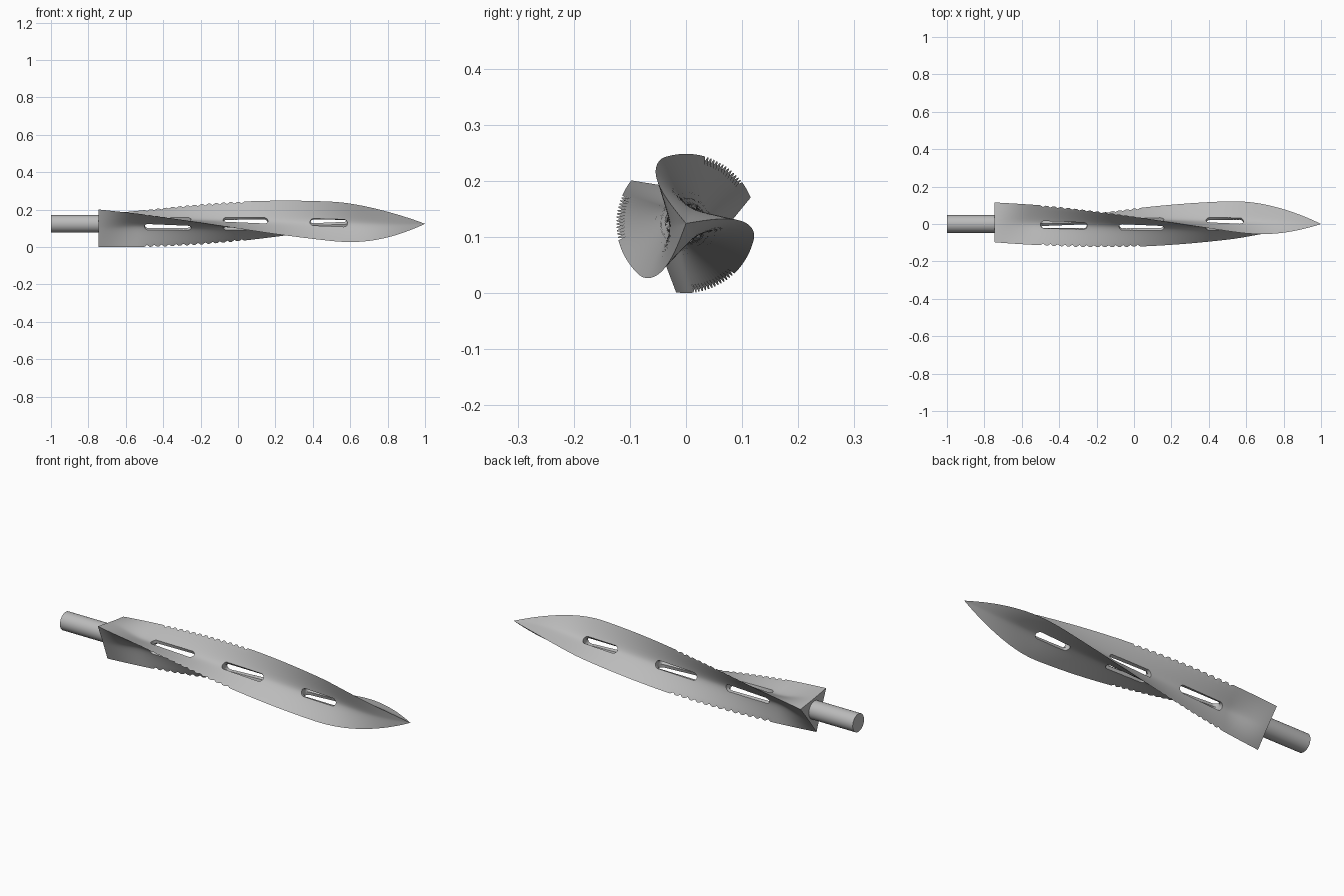
import bpy, bmesh, math
from mathutils import Vector

if "Cube" in bpy.data.objects:
    bpy.data.objects.remove(bpy.data.objects["Cube"])

CZ, R = 0.124, 0.124          # axis height, blade radius
X0, X1 = -0.745, 1.0          # blade start and point
TEETH0, TEETH1, TEETH_N = -0.5, 0.045, 14

steel = bpy.data.materials.new("steel grey")
steel.diffuse_color = (0.5, 0.5, 0.5, 1)
steel.use_nodes = True
steel.node_tree.nodes["Principled BSDF"].inputs["Base Color"].default_value = steel.diffuse_color


def smooth(a, b, x):
    t = min(1, max(0, (x - a) / (b - a)))
    return t * t * (3 - 2 * t)


def angle(x):
    return math.radians(22 + 72 * (x - X0) - 4 * smooth(-0.8, -0.4, x)
                        - 14 * max(0, (x - 0.6) / 0.4) ** 2)


def radius(x):
    return R * (1 - (max(0, x - 0.5) / 0.5) ** 2)


def twisted(x, u, v, turn):
    """Point at radial u and sideways v, in the twisting frame of the blade."""
    a = angle(x) + turn
    c, s = math.cos(a), math.sin(a)
    return Vector((x, u * c - v * s, CZ + u * s + v * c))


def make_object(name, bm):
    bmesh.ops.recalc_face_normals(bm, faces=bm.faces)
    me = bpy.data.meshes.new(name)
    bm.to_mesh(me)
    bm.free()
    ob = bpy.data.objects.new(name, me)
    bpy.context.collection.objects.link(ob)
    me.materials.append(steel)
    return ob


def shade(ob):
    bpy.ops.object.select_all(action='DESELECT')
    ob.select_set(True)
    bpy.context.view_layer.objects.active = ob
    bpy.ops.object.shade_smooth_by_angle(angle=math.radians(30))


# Stations along the blade, with a notch depth for the saw teeth
pitch = (TEETH1 - TEETH0) / TEETH_N
stations = [(X0 + (TEETH0 - X0) * i / 20, 0) for i in range(20)]
for i in range(TEETH_N):
    x = TEETH0 + i * pitch
    stations += [(x, 0), (x + 0.35 * pitch, 0.085), (x + 0.7 * pitch, 0)]
stations += [(TEETH1 + (X1 - TEETH1) * i / 60, 0) for i in range(61)]

# Blade: three-edged section with a tight groove in each side, lofted along the twist
N = 18
G, S = 0.07, 0.42             # groove roundness and flank slope
bm = bmesh.new()
rings = []
for x, notch in stations:
    r = radius(x)
    valley = 0.2 + 0.29 * (1 - smooth(-0.76, -0.53, x)) + 0.24 * smooth(0.55, 0.95, x)
    ring = []
    for side in range(3):
        for j in range(N):
            w = -1 + 2 * j / N
            t = math.sqrt(0.75) * math.copysign(abs(w) ** 1.2, w)
            d = valley + (math.hypot(G, S * t) - G) * (0.5 - valley) / 0.3
            f = 1 - notch if j == 0 else 1
            if j == 0:
                d = 0.5
            ring.append(bm.verts.new(twisted(x, d * r * f, t * r * f,
                                             math.radians(60 + 120 * side))))
    rings.append(ring)
M = 3 * N
for a, b in zip(rings, rings[1:]):
    for i in range(M):
        bm.faces.new((a[i], a[(i + 1) % M], b[(i + 1) % M], b[i]))
bm.faces.new(rings[0])
bmesh.ops.remove_doubles(bm, verts=bm.verts, dist=1e-5)
blade = make_object("twisted_blade", bm)

# Slot cutters: a rounded slot in each groove, reaching the axis where all three meet
bm = bmesh.new()
H = 0.020
STEPS = 10
for xa, xb in ((-0.5, -0.25), (-0.08, 0.16), (0.385, 0.585)):
    outline = []
    for end, start, go in ((xb - H, -90, xa + H), (xa + H, 90, xb - H)):
        for i in range(13):
            a = math.radians(start + 15 * i)
            outline.append((end + H * math.cos(a), H * math.sin(a)))
        v = H * math.sin(math.radians(start + 180))
        outline += [(end + (go - end) * i / STEPS, v) for i in range(1, STEPS)]
    n = len(outline)
    for side in range(3):
        turn = math.radians(60 + 120 * side)
        lo = [bm.verts.new(twisted(x, -0.004, v, turn)) for x, v in outline]
        hi = [bm.verts.new(twisted(x, 0.08, v, turn)) for x, v in outline]
        for i in range(n):
            bm.faces.new((lo[i], lo[(i + 1) % n], hi[(i + 1) % n], hi[i]))
        caps = [bm.faces.new(lo), bm.faces.new(hi)]
        bmesh.ops.triangulate(bm, faces=caps)
cutter = make_object("slot_cutter", bm)
cutter.hide_render = True

cut = blade.modifiers.new("slots", 'BOOLEAN')
cut.operation = 'DIFFERENCE'
cut.solver = 'EXACT'
cut.use_self = True
cut.object = cutter
bpy.context.view_layer.objects.active = blade
bpy.ops.object.modifier_apply(modifier=cut.name)
bpy.data.objects.remove(cutter)
shade(blade)

# Round shank behind the blade
bpy.ops.mesh.primitive_cylinder_add(vertices=48, radius=0.047, depth=0.27,
                                    location=(-0.865, 0, CZ),
                                    rotation=(0, math.pi / 2, 0))
shank = bpy.context.object
shank.name = "shank"
shank.data.materials.append(steel)
shade(shank)
